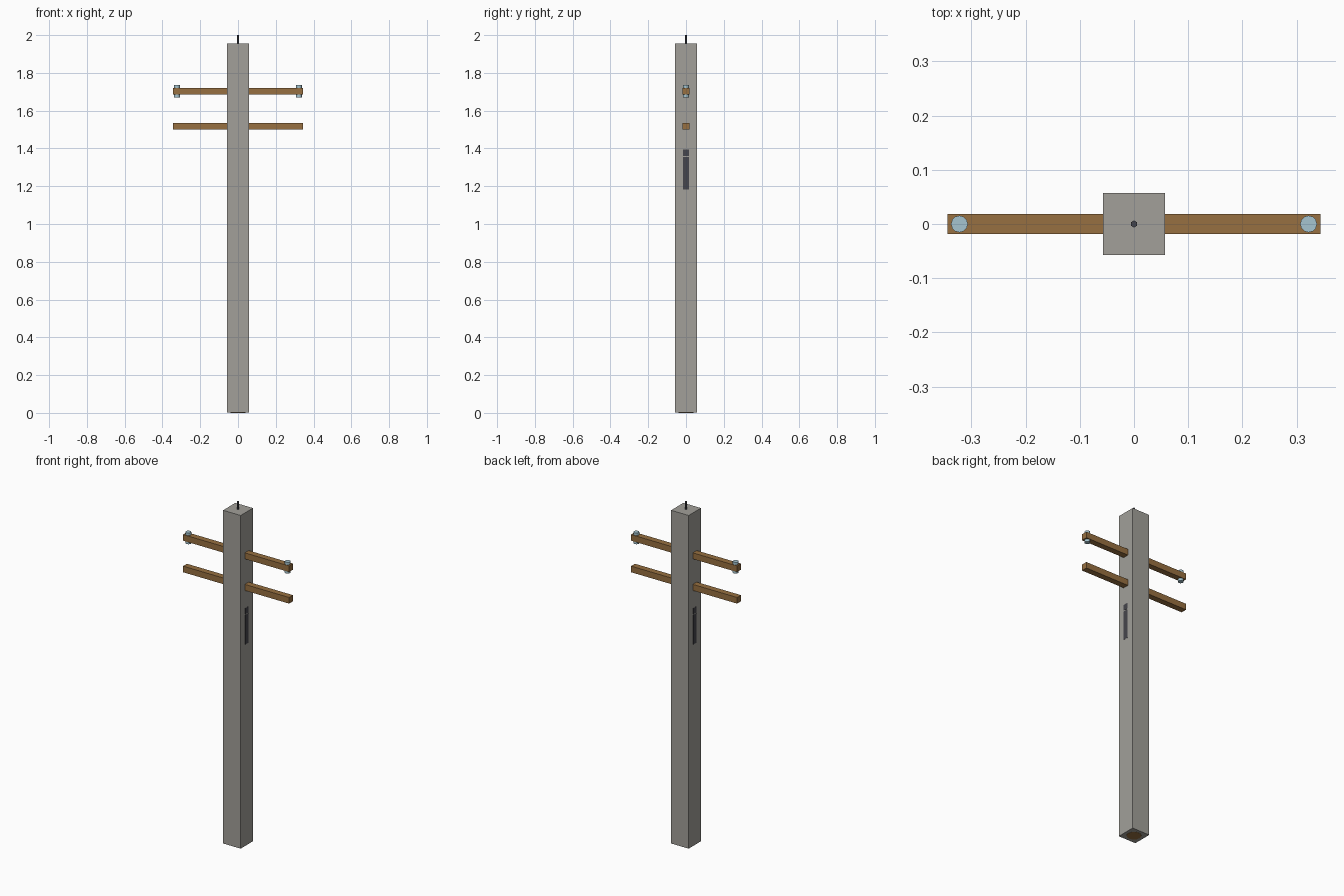
import bpy
import math

cube = bpy.data.objects.get("Cube")
if cube:
    bpy.data.objects.remove(cube, do_unlink=True)


def material(name, rgb):
    mat = bpy.data.materials.new(name)
    mat.use_nodes = True
    colour = (*rgb, 1.0)
    mat.diffuse_color = colour
    mat.node_tree.nodes["Principled BSDF"].inputs["Base Color"].default_value = colour
    return mat


concrete = material("concrete grey", (0.36, 0.35, 0.32))
wood = material("wood brown", (0.31, 0.16, 0.052))
glass = material("pale blue glass", (0.38, 0.56, 0.63))
metal = material("dark metal", (0.06, 0.06, 0.072))


def finish(name, mat):
    obj = bpy.context.object
    obj.name = name
    obj.data.name = name
    obj.data.materials.append(mat)
    return obj


def box(name, centre, size, mat):
    bpy.ops.mesh.primitive_cube_add(size=1, location=centre)
    bpy.context.object.scale = size
    bpy.ops.object.transform_apply(location=False, rotation=False, scale=True)
    return finish(name, mat)


def cylinder(name, x, bottom, top, radius, sides, mat):
    bpy.ops.mesh.primitive_cylinder_add(
        vertices=sides, radius=radius, depth=top - bottom,
        location=(x, 0, (bottom + top) / 2))
    return finish(name, mat)


# Square post with the wooden core showing underneath
POST = 0.057
POST_TOP = 1.955
box("post", (0, 0, POST_TOP / 2 + 0.0005), (2 * POST, 2 * POST, POST_TOP - 0.001), concrete)
cylinder("wooden_core_end", 0, 0, 0.004, 0.04, 12, wood)

# Lightning rod on top
cylinder("top_rod", 0, POST_TOP - 0.01, 2.0, 0.0065, 6, metal)

# Crossarms
for name, z in (("upper_crossarm", 1.703), ("lower_crossarm", 1.518)):
    box(name, (0, 0, z), (0.688, 0.036, 0.036), wood)

# Insulators and flush metal strips on both sides
for side, sign in (("left", 1), ("right", -1)):
    cylinder(f"{side}_insulator", sign * 0.322, 1.67, 1.736, 0.0155, 12, glass)
    for part, low, high in (("canister", 1.182, 1.355), ("lid", 1.36, 1.395)):
        box(f"{side}_{part}_strip", (sign * POST, 0, (low + high) / 2),
            (0.002, 0.0305, high - low), metal)
